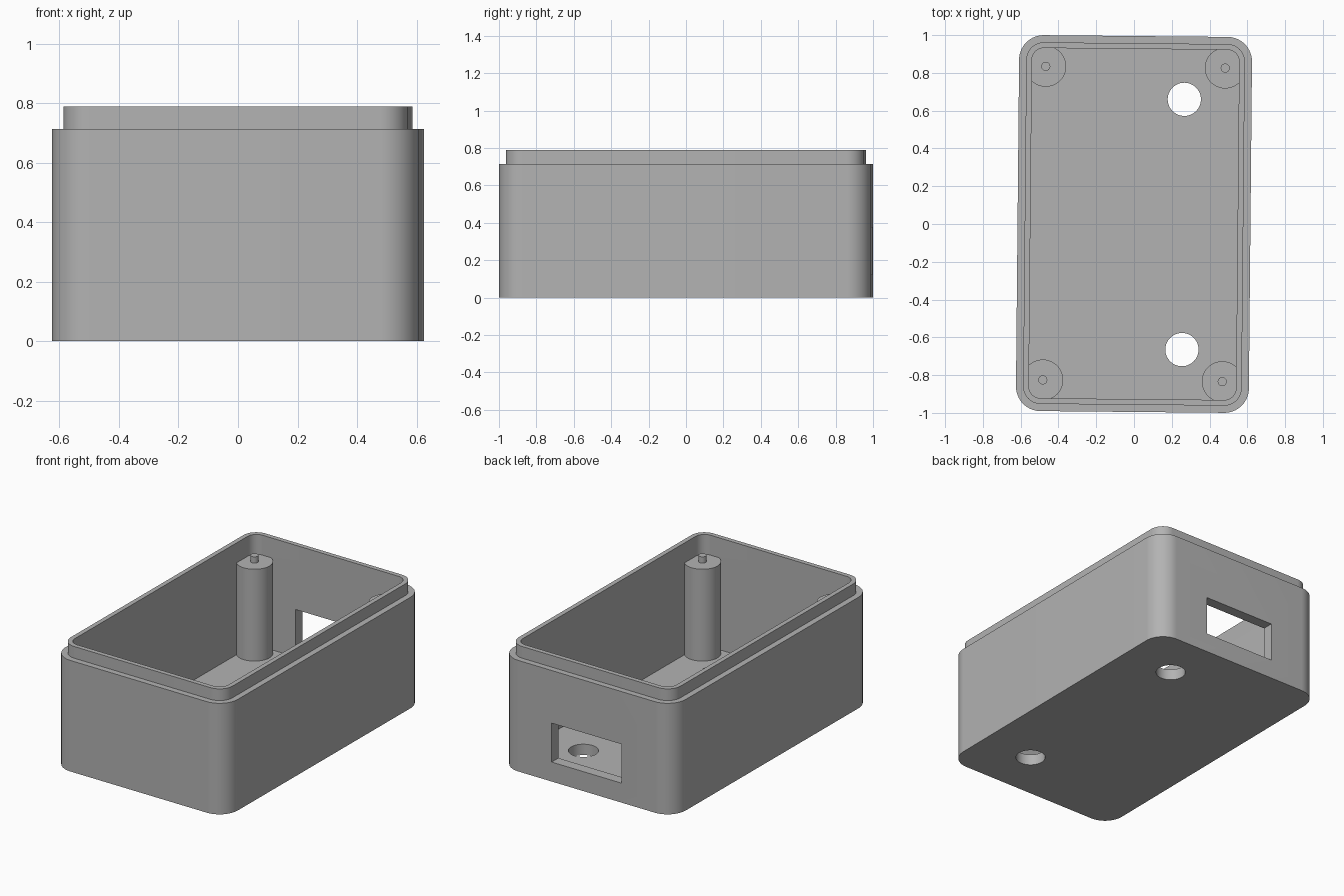
import bpy, bmesh, math
from mathutils import Matrix

if "Cube" in bpy.data.objects:
    bpy.data.objects.remove(bpy.data.objects["Cube"])

TILT = -0.0095           # slight turn of the whole box about z
HALF_X, HALF_Y = 0.6165, 0.995
RADIUS = 0.13
SHOULDER, RIM = 0.713, 0.788
LIP, WALL, FLOOR = 0.038, 0.068, 0.07

grey = bpy.data.materials.new("plain_grey")
grey.diffuse_color = (0.45, 0.45, 0.45, 1)
grey.use_nodes = True
grey.node_tree.nodes["Principled BSDF"].inputs["Base Color"].default_value = grey.diffuse_color


def finish(name, bm):
    bmesh.ops.recalc_face_normals(bm, faces=bm.faces)
    me = bpy.data.meshes.new(name)
    bm.to_mesh(me)
    bm.free()
    me.materials.append(grey)
    ob = bpy.data.objects.new(name, me)
    bpy.context.collection.objects.link(ob)
    return ob


def rounded_ring(bm, inset, z, seg=20):
    r = RADIUS - inset
    cx, cy = HALF_X - RADIUS, HALF_Y - RADIUS
    verts = []
    for q, (sx, sy) in enumerate([(1, 1), (-1, 1), (-1, -1), (1, -1)]):
        for i in range(seg + 1):
            a = math.pi / 2 * (q + i / seg)
            verts.append(bm.verts.new((sx * cx + r * math.cos(a), sy * cy + r * math.sin(a), z)))
    return verts


def cylinder(name, x, y, r, z0, z1, seg=48):
    bm = bmesh.new()
    bmesh.ops.create_cone(bm, cap_ends=True, segments=seg, radius1=r, radius2=r, depth=z1 - z0,
                          matrix=Matrix.Translation((x, y, (z0 + z1) / 2)))
    return finish(name, bm)


def combine(target, tool, operation):
    mod = target.modifiers.new(operation.lower(), 'BOOLEAN')
    mod.operation, mod.solver, mod.object = operation, 'EXACT', tool
    bpy.context.view_layer.objects.active = target
    bpy.ops.object.modifier_apply(modifier=mod.name)
    bpy.data.objects.remove(tool)


# Open box: outer wall, shoulder, raised lip, inner wall and floor
bm = bmesh.new()
rings = [rounded_ring(bm, i, z) for i, z in
         [(0, 0), (0, SHOULDER), (LIP, SHOULDER), (LIP, RIM), (WALL, RIM), (WALL, FLOOR)]]
for a, b in zip(rings, rings[1:]):
    for i in range(len(a)):
        j = (i + 1) % len(a)
        bm.faces.new((a[i], a[j], b[j], b[i]))
bm.faces.new(rings[0])
bm.faces.new(rings[-1])
box = finish("box_shell", bm)

# Corner posts, joined into the walls, each with a small locating pin
for sx in (-1, 1):
    for sy in (-1, 1):
        x, y = sx * 0.475, sy * 0.83
        combine(box, cylinder("post", x, y, 0.108, FLOOR / 2, 0.66), 'UNION')
        combine(box, cylinder("pin", x, y, 0.024, 0.60, 0.70, 24), 'UNION')

# Two round holes through the floor
for sy in (-1, 1):
    combine(box, cylinder("hole_cutter", 0.26, sy * 0.6625, 0.088, -0.1, 0.2), 'DIFFERENCE')

# Rectangular window in the back wall
bm = bmesh.new()
bmesh.ops.create_cube(bm, size=1, matrix=Matrix.Translation((0, HALF_Y, 0.25))
                      @ Matrix.Diagonal((0.50, 0.3, 0.25, 1)))
combine(box, finish("window_cutter", bm), 'DIFFERENCE')

# Turn slightly and smooth the rounded surfaces
box.data.transform(Matrix.Rotation(TILT, 4, 'Z'))
bpy.ops.object.select_all(action='DESELECT')
box.select_set(True)
bpy.context.view_layer.objects.active = box
bpy.ops.object.shade_smooth_by_angle(angle=math.radians(30))
